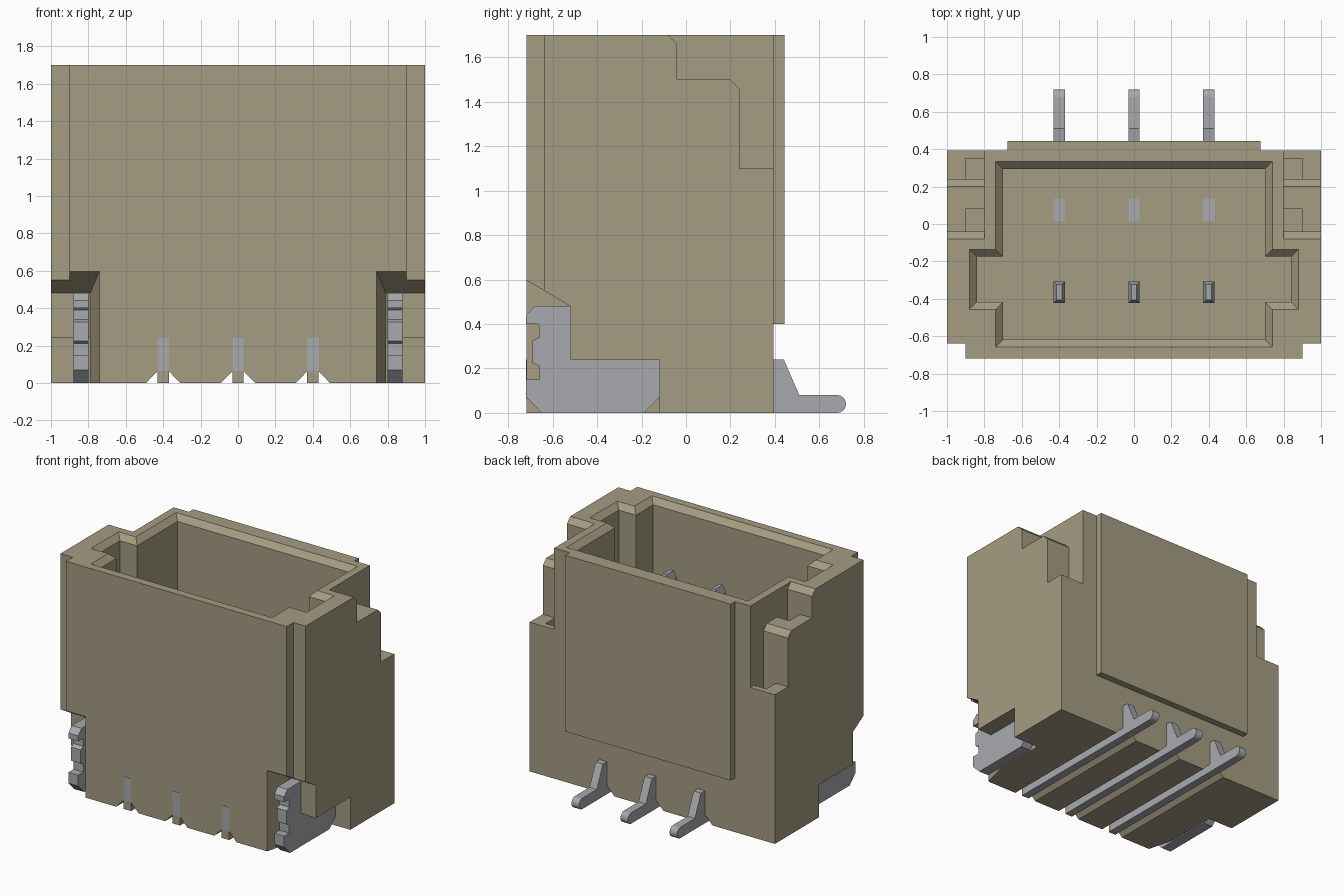
import bpy, bmesh, math
from mathutils import Vector

if "Cube" in bpy.data.objects:
    bpy.data.objects.remove(bpy.data.objects["Cube"])


def material(name, rgb):
    m = bpy.data.materials.new(name)
    m.diffuse_color = (*rgb, 1)
    m.use_nodes = True
    m.node_tree.nodes["Principled BSDF"].inputs["Base Color"].default_value = m.diffuse_color
    return m


BEIGE = material("beige plastic", (0.376, 0.332, 0.223))
METAL = material("tin metal", (0.39, 0.40, 0.42))
PIN_X = (-0.4, 0, 0.4)


def loft(name, rings, mat):
    """Closed solid through equal-length rings of 3D points."""
    bm = bmesh.new()
    rows = [[bm.verts.new(Vector(p)) for p in r] for r in rings]
    n = len(rows[0])
    for a, b in zip(rows, rows[1:]):
        for i in range(n):
            j = (i + 1) % n
            bm.faces.new((a[i], a[j], b[j], b[i]))
    bm.faces.new(rows[0][::-1])
    bm.faces.new(rows[-1])
    bmesh.ops.recalc_face_normals(bm, faces=bm.faces)
    me = bpy.data.meshes.new(name)
    bm.to_mesh(me)
    bm.free()
    me.materials.append(mat)
    ob = bpy.data.objects.new(name, me)
    bpy.context.collection.objects.link(ob)
    return ob


def side_prism(name, yz, x0, x1, mat):
    return loft(name, [[(x, y, z) for y, z in yz] for x in (x0, x1)], mat)


def box(name, x0, x1, y0, y1, z0, z1, mat):
    return side_prism(name, [(y0, z0), (y1, z0), (y1, z1), (y0, z1)],
                      min(x0, x1), max(x0, x1), mat)


def cut(ob, cutter):
    cutter.hide_render = True
    mod = ob.modifiers.new("cut", 'BOOLEAN')
    mod.operation, mod.solver, mod.object = 'DIFFERENCE', 'EXACT', cutter
    bpy.context.view_layer.objects.active = ob
    bpy.ops.object.modifier_apply(modifier=mod.name)
    bpy.data.objects.remove(cutter)


# Housing: stepped plan outline pulled up
half = [(0.9, -0.718), (0.9, -0.64), (1, -0.64), (1, 0.393), (0.675, 0.393), (0.675, 0.443)]
plan = half + [(-x, y) for x, y in reversed(half)]
housing = loft("housing", [[(x, y, z) for x, y in plan] for z in (0, 1.7)], BEIGE)

# Back panel stops above the contact feet
cut(housing, box("cutter", -0.8, 0.8, 0.393, 0.6, -0.1, 0.4, BEIGE))


# Plug cavity with side key pockets and a bevelled rim
def cavity_ring(g, z):
    right = [(0.7 + g, -0.618 - g), (0.7 + g, -0.417 - g), (0.84 + g, -0.417 - g),
             (0.84 + g, -0.175 + g), (0.7 + g, -0.175 + g), (0.7 + g, 0.295 + g)]
    return [(x, y, z) for x, y in right + [(-x, y) for x, y in reversed(right)]]


cut(housing, loft("cutter", [cavity_ring(0, 0.4), cavity_ring(0, 1.66),
                             cavity_ring(0.04, 1.7), cavity_ring(0.04, 1.8)], BEIGE))

corner_steps = [(-0.08, 1.8), (-0.08, 1.7), (-0.04, 1.66), (-0.04, 1.5), (0.2, 1.5),
                (0.24, 1.46), (0.24, 1.1), (0.5, 1.1), (0.5, 1.8)]
tab_recess = [(-0.76, -0.1), (-0.76, 0.622), (-0.52, 0.48), (-0.52, 0.24),
              (-0.12, 0.24), (-0.12, -0.1)]
for s in (-1, 1):
    # Stepped rear corners with small pockets
    cut(housing, side_prism("cutter", corner_steps, s * 0.8, s * 1.2, BEIGE))
    cut(housing, box("cutter", s * 0.8, s * 0.9, -0.04, 0.08, 1.4, 1.55, BEIGE))
    cut(housing, box("cutter", s * 0.8, s * 0.9, 0.24, 0.35, 1.0, 1.15, BEIGE))
    # Recess for the solder tab, with a flared inner wall
    flare = [(-0.76, -0.1), (-0.76, 0.622), (-0.52, 0.48), (-0.52, -0.1)]
    inner = [(s * (0.79 + 0.25 * (min(y, -0.52) + 0.52)), y, z) for y, z in flare]
    outer = [(s * 0.85, y, z) for y, z in flare]
    cut(housing, loft("cutter", [inner, outer], BEIGE))
    cut(housing, side_prism("cutter", tab_recess, s * 0.79, s * 1.2, BEIGE))

# Flared grooves under the housing
for x in PIN_X:
    trap = [(-0.15, -0.06), (-0.03, 0.063), (0.03, 0.063), (0.15, -0.06)]
    cut(housing, loft("cutter", [[(x + dx, y, z) for dx, z in trap] for y in (-0.8, 0.6)], BEIGE))

# Solder tabs: toothed metal plates at both front corners
tab = [(-0.65, 0), (-0.19, 0), (-0.12, 0.07), (-0.12, 0.24), (-0.52, 0.24), (-0.52, 0.48),
       (-0.68, 0.48), (-0.72, 0.44), (-0.72, 0.40), (-0.67, 0.40), (-0.66, 0.39),
       (-0.66, 0.34), (-0.69, 0.325), (-0.69, 0.225), (-0.66, 0.21), (-0.66, 0.15),
       (-0.72, 0.15), (-0.72, 0.07)]
for s, side in ((-1, "left"), (1, "right")):
    side_prism("solder_tab_" + side, tab, s * 0.8, s * 0.88, METAL)

# Contacts: bar with rear foot, upright pin and short floor post
toe = [(0.68 + 0.04 * math.sin(a), 0.04 - 0.04 * math.cos(a))
       for a in [math.pi * i / 8 for i in range(9)]]
bar = [(-0.69, 0)] + toe + [(0.51, 0.08), (0.44, 0.24), (-0.72, 0.24), (-0.72, 0.065), (-0.69, 0.065)]
for i, x in enumerate(PIN_X):
    side_prism(f"contact_bar_{i + 1}", bar, x - 0.03, x + 0.03, METAL)
    box(f"contact_post_{i + 1}", x - 0.03, x + 0.03, 0.015, 0.135, 0.2, 0.403, METAL)
    rings = [[(x + a * w, -0.365 + b * d, z) for a, b in ((-1, -1), (1, -1), (1, 1), (-1, 1))]
             for w, d, z in ((0.03, 0.058, 0.2), (0.03, 0.058, 1.29), (0.014, 0.042, 1.34))]
    loft(f"contact_pin_{i + 1}", rings, METAL)
    box(f"groove_plug_{i + 1}", x - 0.03, x + 0.03, -0.718, -0.69, 0, 0.065, BEIGE)
